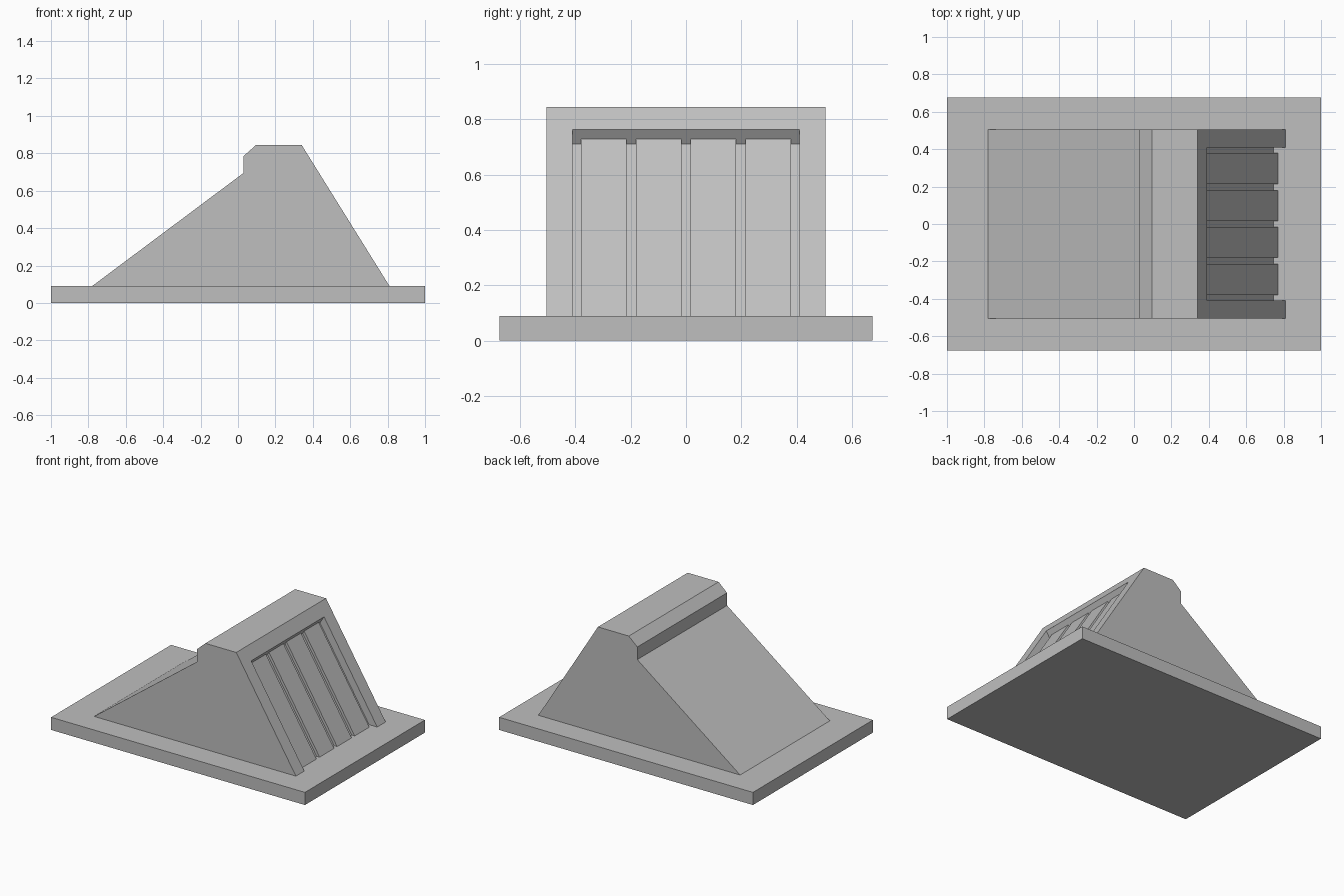
import bpy
import bmesh

cube = bpy.data.objects.get("Cube")
if cube:
    bpy.data.objects.remove(cube, do_unlink=True)

GREY = (0.52, 0.52, 0.52, 1.0)
grey = bpy.data.materials.new("plain_grey")
grey.use_nodes = True
grey.diffuse_color = GREY
grey.node_tree.nodes["Principled BSDF"].inputs["Base Color"].default_value = GREY

SLAB_TOP = 0.09


def prism(name, profile, y0, y1):
    """Extrude an (x, z) profile from y0 to y1."""
    bm = bmesh.new()
    face = bm.faces.new([bm.verts.new((x, y0, z)) for x, z in profile])
    side = bmesh.ops.extrude_face_region(bm, geom=[face])["geom"]
    moved = [v for v in side if isinstance(v, bmesh.types.BMVert)]
    bmesh.ops.translate(bm, verts=moved, vec=(0, y1 - y0, 0))
    bmesh.ops.recalc_face_normals(bm, faces=bm.faces)
    mesh = bpy.data.meshes.new(name)
    bm.to_mesh(mesh)
    bm.free()
    mesh.materials.append(grey)
    obj = bpy.data.objects.new(name, mesh)
    bpy.context.collection.objects.link(obj)
    return obj


# Base slab
prism("base_slab", [(-1, 0), (1, 0), (1, SLAB_TOP), (-1, SLAB_TOP)], -0.675, 0.675)

# Wedge body with a stepped, chamfered crest
body = prism("wedge_body", [(-0.78, SLAB_TOP), (0.03, 0.695), (0.03, 0.785), (0.097, 0.845),
                            (0.34, 0.845), (0.81, SLAB_TOP)], -0.505, 0.505)

# Sloping recess cut out of the steep side, open at the bottom
ceiling, corner, foot = (0.391, 0.763), (0.359, 0.712), (0.746, SLAB_TOP)
below = (foot[0] + (foot[0] - corner[0]) * 0.1, foot[1] - (corner[1] - foot[1]) * 0.1)
cutter = prism("recess_cutter", [ceiling, corner, below, (1.1, below[1]), (1.1, 0.763)],
               -0.41, 0.41)
cutter.hide_render = True
cut = body.modifiers.new("recess", "BOOLEAN")
cut.operation = "DIFFERENCE"
cut.solver = "EXACT"
cut.object = cutter
bpy.context.view_layer.objects.active = body
bpy.ops.object.modifier_apply(modifier=cut.name)
bpy.data.objects.remove(cutter, do_unlink=True)

# Four raised slats, mirrored about the centre
slat = [(0.37, 0.73), (0.769, SLAB_TOP), (0.72, SLAB_TOP), (0.33, 0.70), corner]
for side, sign in (("left", 1), ("right", -1)):
    for place, inner, outer in (("inner", 0.017, 0.18), ("outer", 0.215, 0.38)):
        prism(f"{place}_slat_{side}", slat, sign * inner, sign * outer)
